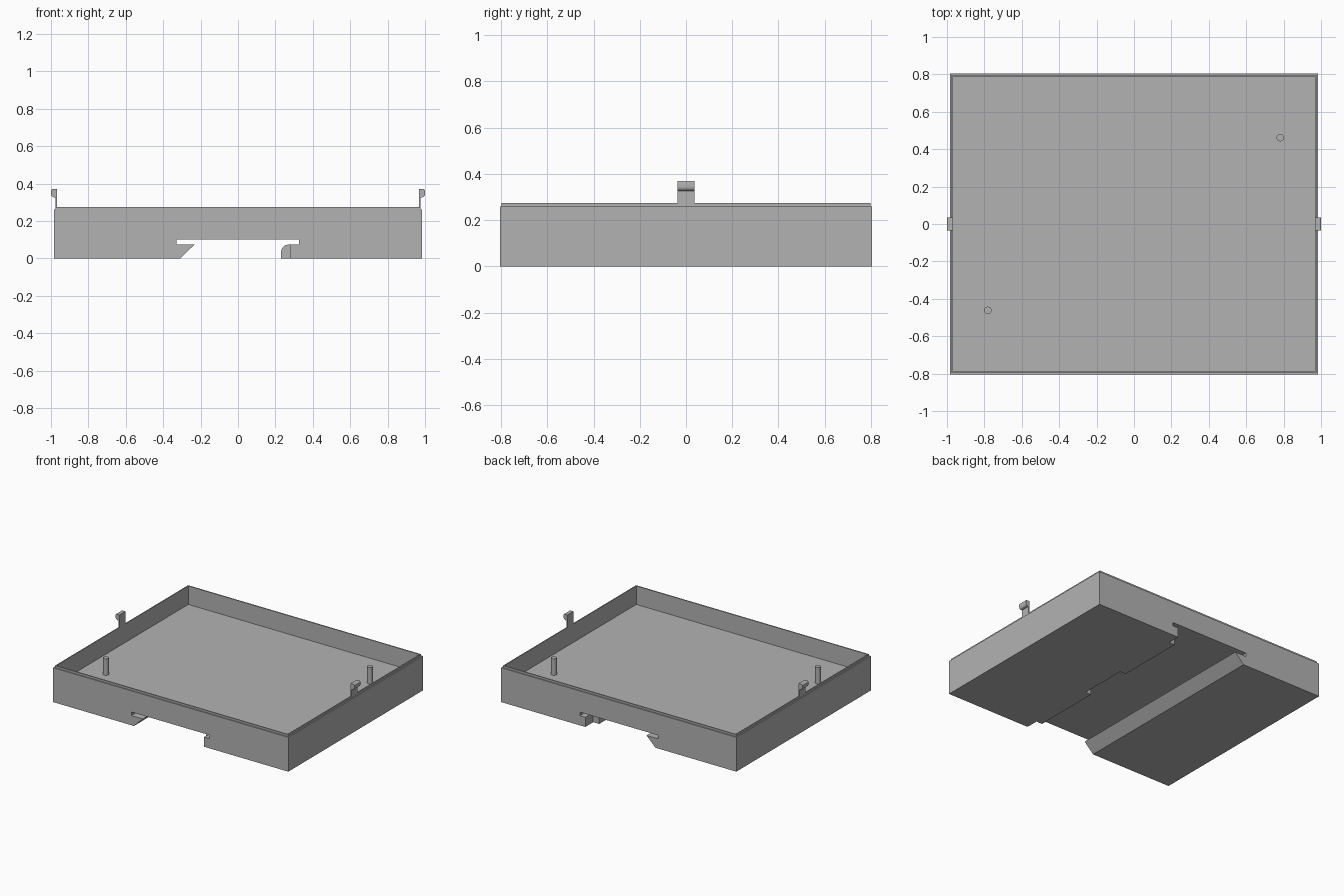
import bpy, bmesh, math

cube = bpy.data.objects.get("Cube")
if cube:
    bpy.data.objects.remove(cube, do_unlink=True)

grey = bpy.data.materials.new("light_grey")
grey.use_nodes = True
grey.diffuse_color = (0.45, 0.45, 0.45, 1)
grey.node_tree.nodes["Principled BSDF"].inputs["Base Color"].default_value = (0.45, 0.45, 0.45, 1)


def finish(name, bm):
    bmesh.ops.recalc_face_normals(bm, faces=bm.faces)
    mesh = bpy.data.meshes.new(name)
    bm.to_mesh(mesh)
    bm.free()
    mesh.materials.append(grey)
    obj = bpy.data.objects.new(name, mesh)
    bpy.context.collection.objects.link(obj)
    return obj


def extrude_profile(name, points, y0, y1):
    """Extrude an x-z outline along y."""
    bm = bmesh.new()
    face = bm.faces.new([bm.verts.new((x, y0, z)) for x, z in points])
    out = bmesh.ops.extrude_face_region(bm, geom=[face])
    verts = [g for g in out["geom"] if isinstance(g, bmesh.types.BMVert)]
    bmesh.ops.translate(bm, verts=verts, vec=(0, y1 - y0, 0))
    return finish(name, bm)


def rect(x0, x1, z0, z1):
    return [(x0, z0), (x1, z0), (x1, z1), (x0, z1)]


def arc(cx, cz, r, start, end, steps=8):
    angles = [math.radians(start + (end - start) * i / steps) for i in range(steps + 1)]
    return [(cx + r * math.cos(a), cz + r * math.sin(a)) for a in angles]


def smooth(obj):
    bpy.ops.object.select_all(action="DESELECT")
    obj.select_set(True)
    bpy.context.view_layer.objects.active = obj
    bpy.ops.object.shade_smooth_by_angle(angle=math.radians(35))


HX, HY = 0.985, 0.805        # outer half sizes
IX, IY = 0.968, 0.788        # inner half sizes
FLOOR, WALL, LIP = 0.135, 0.26, 0.275


def cut(obj, cutter):
    mod = obj.modifiers.new("cut", "BOOLEAN")
    mod.operation = "DIFFERENCE"
    mod.solver = "EXACT"
    mod.object = cutter
    bpy.context.view_layer.objects.active = obj
    bpy.ops.object.modifier_apply(modifier=mod.name)
    bpy.data.objects.remove(cutter, do_unlink=True)


# Tray body with the mounting rail channel along its underside
outline = [(-HX, 0), (-0.308, 0), (-0.233, 0.073), (-0.33, 0.073), (-0.33, 0.1),
           (0.325, 0.1), (0.325, 0.073), (0.28, 0.073), (0.28, 0), (HX, 0),
           (HX, WALL), (-HX, WALL)]
tray = extrude_profile("tray_body", outline, -HY, HY)
cut(tray, extrude_profile("tray_cutter", rect(-IX, IX, FLOOR, 0.5), -IY, IY))

# Thin stepped lip around the rim
lip = extrude_profile("rim_lip", rect(-0.976, 0.976, WALL, LIP), -0.797, 0.797)
cut(lip, extrude_profile("lip_cutter", rect(-IX, IX, 0.2, 0.5), -IY, IY))

# Rounded rail hooks, in two lengths
hook = [(0.28, 0), (0.28, 0.073), *arc(0.27, 0.033, 0.04, 90, 180), (0.23, 0)]
for name, y0, y1 in (("front_rail_hook", -0.71, -0.185), ("back_rail_hook", 0.185, 0.71)):
    smooth(extrude_profile(name, hook, y0, y1))

# Side snap clips: thin stem with a rounded head
clip = [(IX, 0.255), (0.976, 0.255), (0.976, 0.326), *arc(0.982, 0.344, 0.018, -90, 0),
        *arc(0.992, 0.362, 0.008, 0, 90, 4), (IX, 0.37)]
for name, side in (("left_clip", 1), ("right_clip", -1)):
    smooth(extrude_profile(name, [(side * x, z) for x, z in clip], -0.036, 0.036))

# Locating pins on the floor
for name, side in (("back_left_pin", 1), ("front_right_pin", -1)):
    bpy.ops.mesh.primitive_cylinder_add(vertices=32, radius=0.02, depth=WALL - FLOOR,
                                        location=(side * 0.782, side * 0.462, (WALL + FLOOR) / 2))
    pin = bpy.context.object
    pin.name = name
    pin.data.materials.append(grey)
    smooth(pin)
